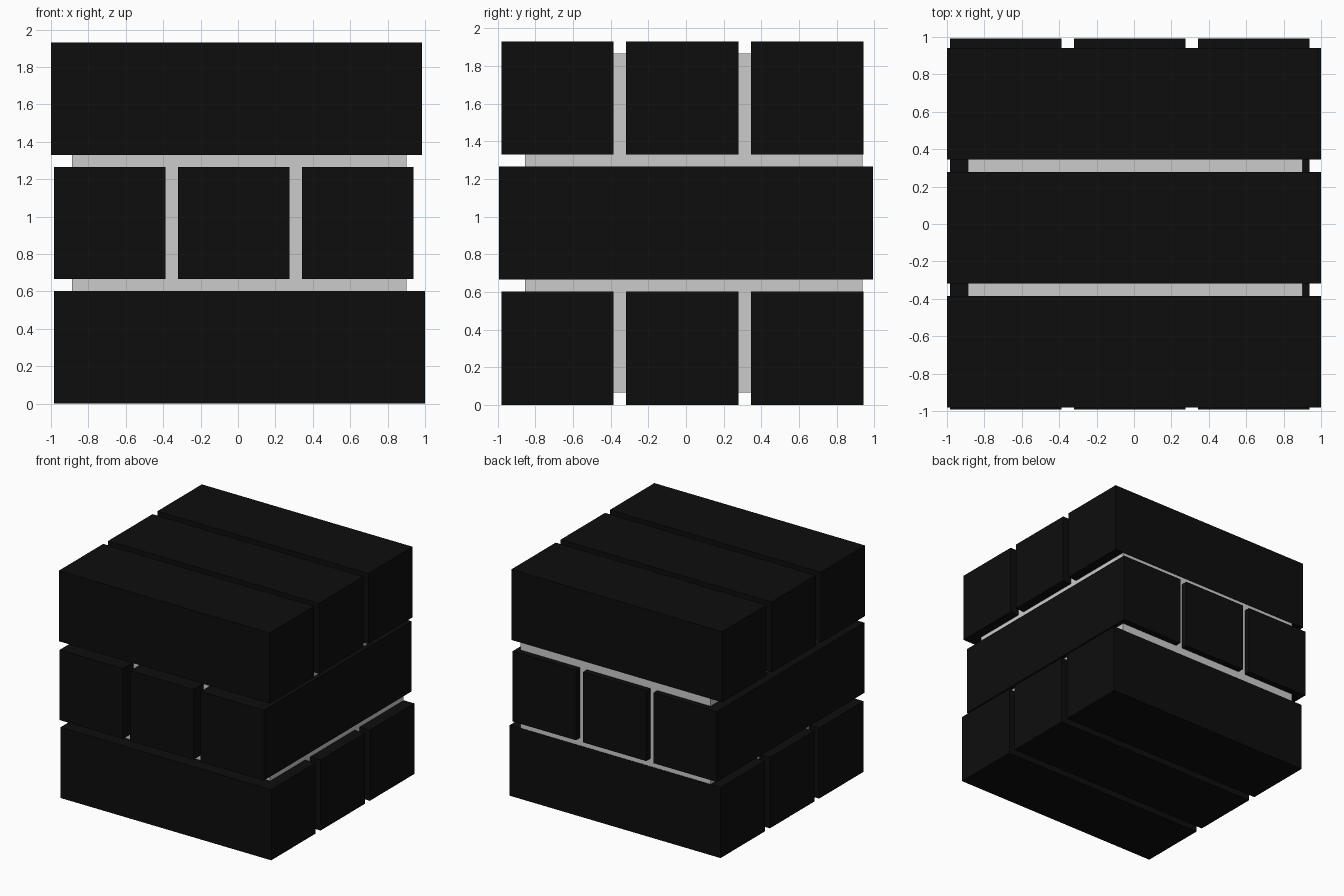
import bpy

if "Cube" in bpy.data.objects:
    bpy.data.objects.remove(bpy.data.objects["Cube"])

dark = bpy.data.materials.new("black_paint")
dark.diffuse_color = (0.004, 0.004, 0.004, 1)
dark.use_nodes = True
dark.node_tree.nodes["Principled BSDF"].inputs["Base Color"].default_value = dark.diffuse_color


def box(name, x, y, z, material=None):
    """Box from (min, max) ranges on each axis."""
    bpy.ops.mesh.primitive_cube_add(size=1, location=[sum(r) / 2 for r in (x, y, z)])
    ob = bpy.context.object
    ob.name = name
    ob.scale = [r[1] - r[0] for r in (x, y, z)]
    bpy.ops.object.transform_apply(location=False, rotation=False, scale=True)
    if material:
        ob.data.materials.append(material)
    return ob


# Inner grey core seen through the gaps
box("core", (-0.888, 0.902), (-0.855, 0.938), (0.066, 1.865))

# Three layers of three planks, alternating direction
width, pitch = 0.597, 0.663
for i in range(3):
    side_y = (-0.981 + i * pitch, -0.981 + i * pitch + width)
    side_x = (-0.984 + i * pitch, -0.984 + i * pitch + width)
    box(f"bottom_plank_{i + 1}", (-0.985, 1.0), side_y, (0.0, 0.601), dark)
    box(f"middle_plank_{i + 1}", side_x, (-0.992, 0.992), (0.667, 1.265), dark)
    box(f"top_plank_{i + 1}", (-1.0, 0.985), side_y, (1.33, 1.93), dark)
